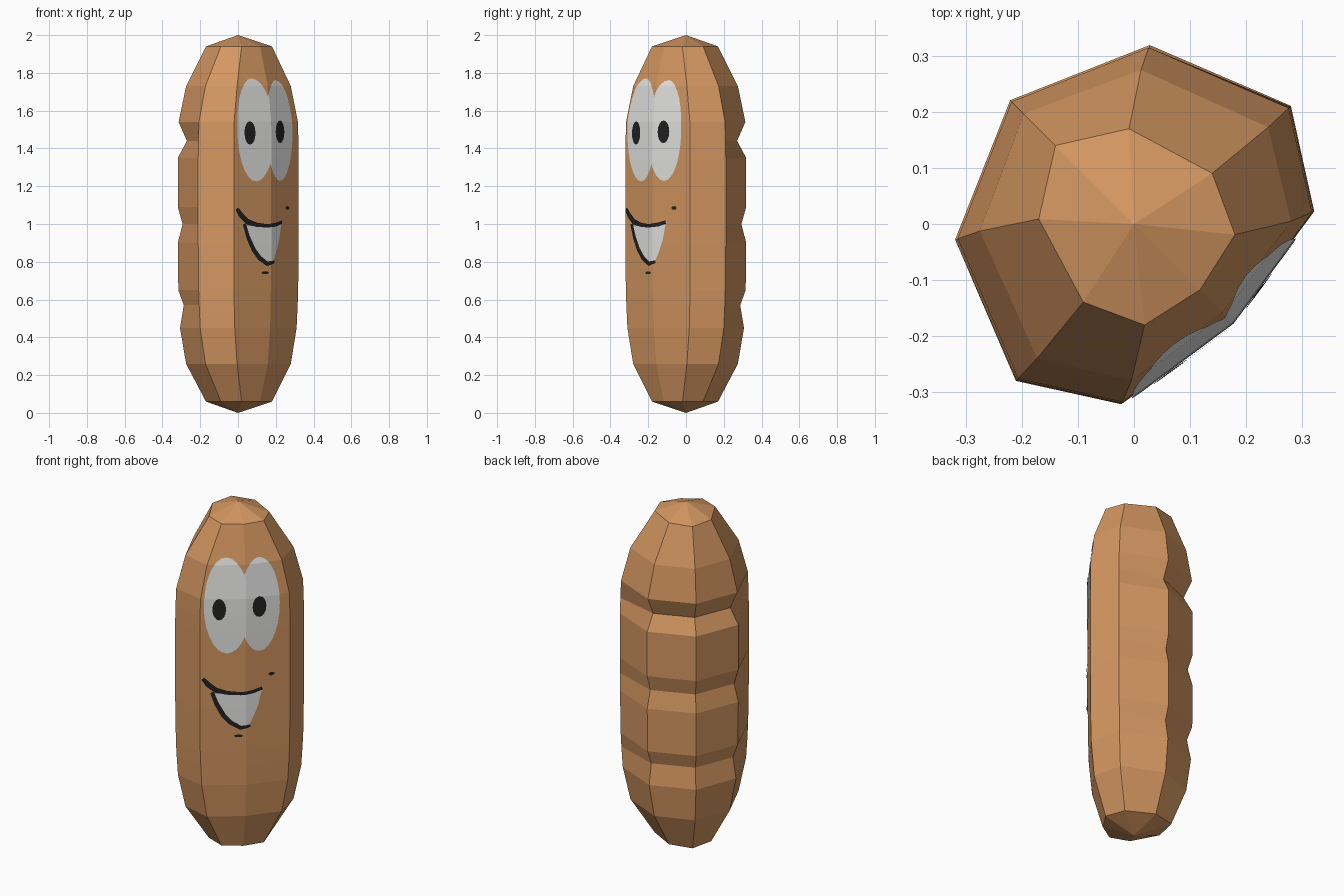
import bpy, bmesh, math
from mathutils import Vector
from mathutils.bvhtree import BVHTree

if "Cube" in bpy.data.objects:
    bpy.data.objects.remove(bpy.data.objects["Cube"])


def material(name, rgb):
    m = bpy.data.materials.new(name)
    m.diffuse_color = (*rgb, 1)
    m.use_nodes = True
    m.node_tree.nodes["Principled BSDF"].inputs["Base Color"].default_value = m.diffuse_color
    return m


CRUST = material("golden_brown", (0.66, 0.31, 0.12))
WHITE = material("white", (0.8, 0.8, 0.79))
BLACK = material("black", (0.015, 0.016, 0.015))

# The face looks along FWD (front right); SIDE runs across the face
FWD = Vector((1, -1, 0)).normalized()
SIDE = Vector((1, 1, 0)).normalized()


def finish(bm, name, mat):
    me = bpy.data.meshes.new(name)
    bm.to_mesh(me)
    me.materials.append(mat)
    ob = bpy.data.objects.new(name, me)
    bpy.context.collection.objects.link(ob)
    return ob


# Half cross-sections as (angle from face direction, radius)
END = [(0, .166), (39, .181), (78, .166), (138, .17), (180, .198)]
MID = [(0, .247), (49, .322), (82, .35), (130, .32), (180, .312)]
# Rings: height, blend from END to MID, groove depth across the back
RINGS = [(.06, 0, 0), (.26, .7, 0), (.45, .92, 0), (.57, .96, .026),
         (.65, .98, 0), (.9, 1, 0), (1.0, 1, .026), (1.09, 1, 0),
         (1.35, 1, 0), (1.44, .99, .047), (1.54, .97, 0), (1.73, .7, 0),
         (1.94, 0, 0)]


def section(z, t, groove):
    half = []
    for i, ((a0, r0), (a1, r1)) in enumerate(zip(END, MID)):
        a = math.radians(a0 + (a1 - a0) * t)
        r = r0 + (r1 - r0) * t - (groove if i >= 3 else 0)
        half.append((r * math.sin(a), r * math.cos(a)))
    full = half + [(-u, f) for u, f in half[3:0:-1]]
    return [SIDE * u + FWD * f + Vector((0, 0, z)) for u, f in full]


# Body: faceted loaf with three creases across the back
bm = bmesh.new()
loops = [[bm.verts.new(p) for p in section(*r)] for r in RINGS]
n = len(loops[0])
for lo, hi in zip(loops, loops[1:]):
    for i in range(n):
        j = (i + 1) % n
        bm.faces.new((lo[i], lo[j], hi[j], hi[i]))
for loop, z in ((loops[0], 0), (loops[-1], 2)):
    tip = bm.verts.new((0, 0, z))
    for i in range(n):
        bm.faces.new((loop[i], loop[(i + 1) % n], tip))
bmesh.ops.recalc_face_normals(bm, faces=bm.faces)
finish(bm, "body", CRUST)
TREE = BVHTree.FromBMesh(bm)


def plate(name, polys, mat, lift):
    """Flat outlines (across, height) cut at the body's edges and laid on it."""
    b = bmesh.new()
    for poly in polys:
        b.faces.new([b.verts.new((u, 0, z)) for u, z in poly])
    cuts = [((0, 0, 0), (1, 0, 0))] + [((0, 0, r[0]), (0, 0, 1)) for r in RINGS]
    for co, no in cuts:
        bmesh.ops.bisect_plane(b, geom=b.verts[:] + b.edges[:] + b.faces[:],
                               plane_co=co, plane_no=no)
    for v in b.verts:
        start = SIDE * v.co.x + FWD + Vector((0, 0, v.co.z))
        hit = TREE.ray_cast(start, -FWD)[0]
        v.co = (hit or start - FWD * .8) + FWD * lift
    b.normal_update()
    for f in b.faces:
        if f.normal.dot(FWD) < 0:
            f.normal_flip()
    return finish(b, name, mat)


def oval(u, z, ru, rz, n=28):
    return [(u + ru * math.cos(k * math.tau / n), z + rz * math.sin(k * math.tau / n))
            for k in range(n)]


def stroke(pts, widths):
    """Strip of quads following a line of points."""
    sides = []
    for i, (p, w) in enumerate(zip(pts, widths)):
        a, c = Vector(pts[max(i - 1, 0)]), Vector(pts[min(i + 1, len(pts) - 1)])
        d = (c - a).normalized() * w / 2
        sides.append(((p[0] - d.y, p[1] + d.x), (p[0] + d.y, p[1] - d.x)))
    return [(a[0], a[1], c[1], c[0]) for a, c in zip(sides, sides[1:])]


# Eyes and pupils
plate("left_eye", [oval(-.1, 1.498, .122, .273)], WHITE, .004)
plate("right_eye", [oval(.075, 1.495, .111, .267)], WHITE, .004)
plate("left_pupil", [oval(-.142, 1.482, .036, .062, 16)], BLACK, .007)
plate("right_pupil", [oval(.073, 1.488, .038, .06, 16)], BLACK, .007)

# Mouth: white opening, black upper lip and lower lip
plate("teeth", [[(-.17, .99), (-.08, .99), (0, .985), (.085, .998), (.068, .92),
                 (.045, .86), (.015, .8), (-.03, .795), (-.08, .82), (-.13, .89)]],
      WHITE, .004)
plate("upper_lip", stroke([(-.228, 1.08), (-.2, 1.045), (-.16, 1.012), (-.1, .996),
                           (-.03, .99), (.04, .997), (.088, 1.01)],
                          [.02, .03, .03, .022, .018, .02, .018]), BLACK, .007)
plate("lower_lip", stroke([(-.18, 1.0), (-.155, .93), (-.12, .865), (-.08, .82),
                           (-.03, .79), (.022, .8)],
                          [.02, .024, .026, .026, .024, .014]), BLACK, .007)

# Small cheek and chin marks
plate("cheek_mark", [oval(.14, 1.085, .017, .01, 8)], BLACK, .004)
plate("chin_mark", [oval(-.04, .742, .024, .008, 8)], BLACK, .004)
